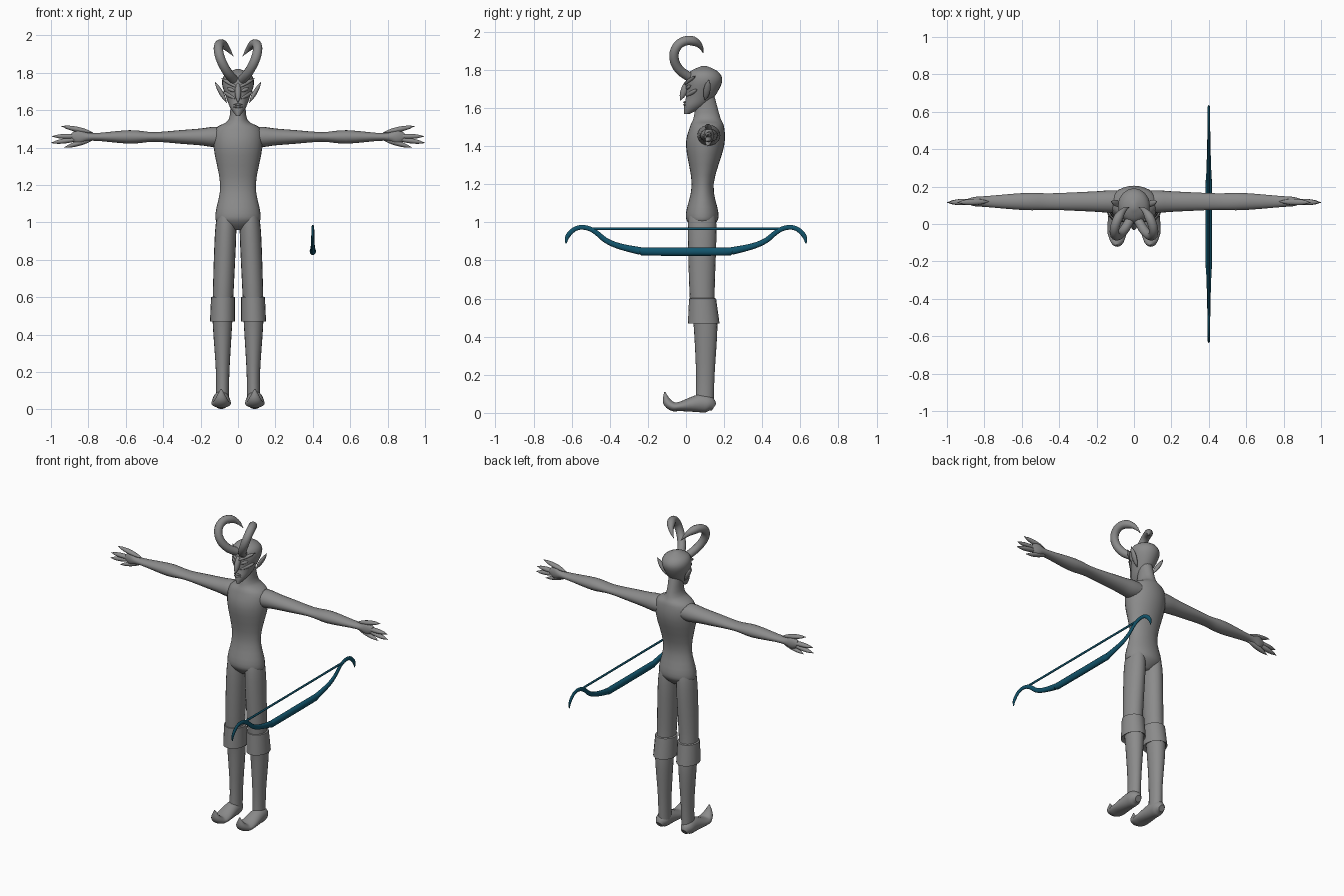
import bpy, bmesh, math
from mathutils import Vector

if "Cube" in bpy.data.objects:
    bpy.data.objects.remove(bpy.data.objects["Cube"], do_unlink=True)


def material(name, red, green, blue):
    colour = (red, green, blue, 1)
    made = bpy.data.materials.new(name)
    made.use_nodes = True
    made.diffuse_color = colour
    made.node_tree.nodes["Principled BSDF"].inputs["Base Color"].default_value = colour
    return made


GREY = material("stone grey", .26, .26, .26)
TEAL = material("dark teal", .006, .09, .15)
X, Y, Z = Vector((1, 0, 0)), Vector((0, 1, 0)), Vector((0, 0, 1))


def catmull_rom(before, start, end, after, t):
    linear = end - before
    square = 2 * before - 5 * start + 4 * end - after
    cube = 3 * start - before - 3 * end + after
    return start + (linear * t + square * t ** 2 + cube * t ** 3) / 2


def refine(sections, steps):
    padded = [sections[0], *sections, sections[-1]]
    dense = []
    for index in range(len(sections) - 1):
        for step in range(steps):
            neighbours = zip(*padded[index:index + 4])
            dense.append([catmull_rom(*values, step / steps) for values in neighbours])
    return dense + [sections[-1]]


# Each section is x, y, z, half width along the hint, half depth across it
def loft(name, sections, hint=X, normal=None, mirror=False, mat=GREY, sides=20, steps=4):
    sections = refine(sections, steps)
    centres = [Vector(section[:3]) for section in sections]
    last = len(centres) - 1
    bm = bmesh.new()
    rings = []
    for index, (centre, section) in enumerate(zip(centres, sections)):
        ahead, behind = centres[min(index + 1, last)], centres[max(index - 1, 0)]
        along = normal or (ahead - behind).normalized()
        across = (hint - along * hint.dot(along)).normalized()
        wide = across * max(section[3], .001)
        deep = along.cross(across) * max(section[4], .001)
        angles = [math.tau * side / sides for side in range(sides)]
        rings.append([bm.verts.new(centre + wide * math.cos(a) + deep * math.sin(a))
                      for a in angles])
    for lower, upper in zip(rings, rings[1:]):
        for side in range(sides):
            bm.faces.new((lower[side - 1], lower[side], upper[side], upper[side - 1]))
    bm.faces.new(rings[0])
    bm.faces.new(rings[-1])
    bmesh.ops.recalc_face_normals(bm, faces=bm.faces)
    mesh = bpy.data.meshes.new(name)
    bm.to_mesh(mesh)
    bm.free()
    mesh.materials.append(mat)
    part = bpy.data.objects.new(name, mesh)
    bpy.context.collection.objects.link(part)
    if mirror:
        part.modifiers.new("Mirror", 'MIRROR')
    bpy.ops.object.select_all(action='DESELECT')
    part.select_set(True)
    bpy.context.view_layer.objects.active = part
    bpy.ops.object.shade_smooth_by_angle(angle=math.radians(45))


# Rows are height, centre x, half width, front y and back y
def upright(name, rows, **options):
    sections = [(x, (front + back) / 2, z, width, (back - front) / 2)
                for z, x, width, front, back in rows]
    loft(name, sections, normal=Z, **options)


# Straight shape, fattest halfway and pointed at both ends
def spindle(name, start, end, width, depth, mirror=True, **options):
    count = 6
    sections = []
    for index in range(count + 1):
        t = index / count
        swell = math.sin(math.pi * t) ** .7
        sections.append((*Vector(start).lerp(Vector(end), t), width * swell, depth * swell))
    loft(name, sections, mirror=mirror, sides=12, steps=2, **options)


# Torso and neck
upright("torso", [
    (.96, 0, .04, .05, .12), (1, 0, .11, .01, .16), (1.05, 0, .12, 0, .17),
    (1.2, 0, .095, .03, .145), (1.4, 0, .13, 0, .2), (1.5, 0, .12, .02, .2),
    (1.55, 0, .05, .04, .18), (1.66, 0, .04, .06, .15)], sides=28)

# Head
upright("head", [
    (1.57, 0, .01, -.01, .02), (1.61, 0, .04, -.01, .1), (1.66, 0, .06, 0, .15),
    (1.74, 0, .085, 0, .19), (1.79, 0, .07, .02, .17), (1.82, 0, .01, .08, .11)], sides=28)

# Face
spindle("nose", (0, .02, 1.76), (0, -.03, 1.64), .017, .02, mirror=False)
spindle("brow", (0, -.01, 1.72), (.09, .05, 1.77), .01, .012, hint=Z)
spindle("eye", (.015, 0, 1.7), (.06, .025, 1.72), .01, .009, hint=Z)
spindle("cheekbone", (.01, 0, 1.66), (.08, .06, 1.7), .012, .012, hint=Z)
for label, height in (("upper_lip", 1.63), ("lower_lip", 1.617)):
    spindle(label, (-.025, -.007, height), (.025, -.007, height), .006, .008,
            mirror=False, hint=Z)

# Pointed ears
spindle("ear", (.06, .1, 1.64), (.123, .12, 1.75), .012, .018)

# Horns that coil forward, up and back over the brow
horn = []
coils = 12
for index in range(coils + 1):
    t = index / coils
    turn = 4.6 * t
    reach = .075 + .04 * (1 - t) ** 6
    thick = .025 * min(1, 4 * (1 - t)) ** .8
    horn.append((.025 + .08 * math.sin(math.pi * t), .015 - reach * math.sin(turn),
                 1.88 - reach * math.cos(turn), thick, thick))
loft("horn", horn, mirror=True, sides=14, steps=2)

# Arms and palms: distance out, half depth, half height
arm_rows = [(.07, .06, .05), (.13, .06, .054), (.2, .055, .045), (.3, .05, .037),
            (.45, .044, .026), (.58, .046, .036), (.78, .03, .02), (.85, .025, .04),
            (.89, .014, .02)]
loft("arm", [(x, .12, 1.457, depth, height) for x, depth, height in arm_rows],
     hint=Y, normal=X, mirror=True)

# Fingers fan out from the palm: reach, height at the root and at the tip
fingers = {"thumb": (.945, 1.48, 1.515), "first_finger": (.995, 1.46, 1.46),
           "middle_finger": (1, 1.45, 1.425), "last_finger": (.93, 1.45, 1.4)}
for label, (reach, root, tip) in fingers.items():
    spindle(label, (reach - .17, .12, root), (reach, .115, tip), .017, .014, hint=Y)

# Legs, cuffs and curled boots
upright("leg", [
    (1.06, .06, .045, .02, .15), (.95, .066, .057, .01, .16), (.6, .08, .055, .02, .15),
    (.46, .083, .052, .04, .165), (.2, .082, .036, .053, .15), (.04, .083, .035, .05, .145)],
    mirror=True)
upright("boot_cuff", [
    (.48, .083, .05, .03, .16), (.47, .083, .067, .01, .176),
    (.6, .08, .064, .016, .158), (.605, .08, .05, .03, .145)], mirror=True, steps=1)
foot_rows = [(.147, .03, .02, .02), (.12, .045, .04, .043), (.07, .05, .045, .047),
             (-.03, .034, .053, .025), (-.07, .034, .045, .024), (-.1, .06, .03, .022),
             (-.112, .11, .003, .003)]
loft("curled_foot", [(.09, *row) for row in foot_rows], mirror=True)

# Recurved bow lying along y, thicker at the grip and pointed at the tips
curve = [(.63, .89), (.62, .93), (.58, .967), (.53, .973), (.48, .953), (.42, .905),
         (.35, .875), (.24, .85), (.2, .847)]
outline = [(-y, z) for y, z in curve] + [(y, z) for y, z in reversed(curve)]
limb = []
for y, z in outline:
    grip = max(0, 1 - abs(y) / .6) ** 2
    tip = .3 if abs(y) == curve[0][0] else 1
    limb.append((.4, y, z, (.007 + .022 * grip) * tip, (.012 + .022 * grip) * tip))
loft("bow_limb", limb, mat=TEAL, sides=12)
loft("bow_string", [(.4, y, .967, .006, .007) for y in (-.49, .49)],
     mat=TEAL, sides=8, steps=1)
